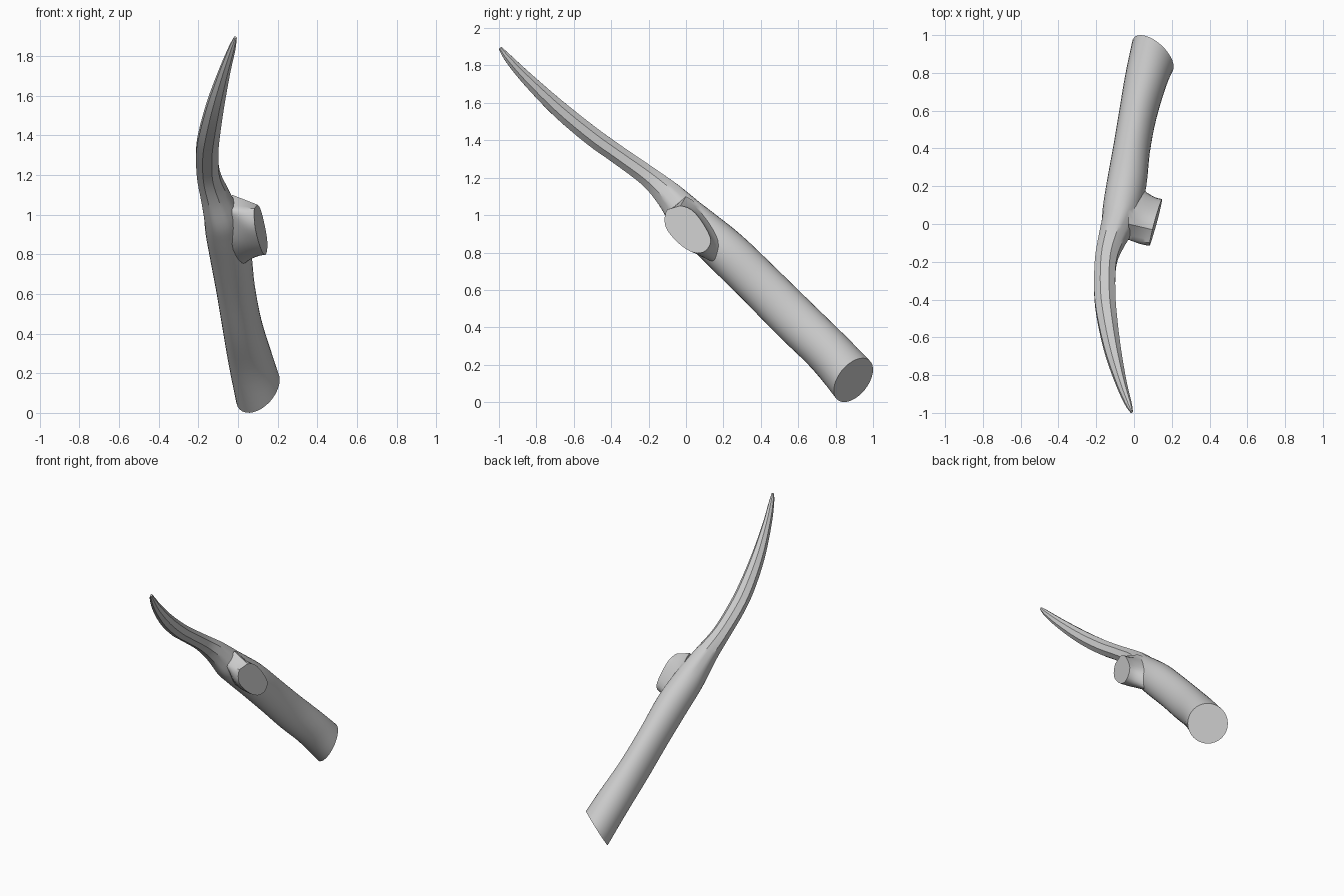
import bpy, bmesh, math
from mathutils import Vector

if "Cube" in bpy.data.objects:
    bpy.data.objects.remove(bpy.data.objects["Cube"])

SIDES = 32


def catmull(a, b, c, d, t):
    return 0.5 * (2 * b + (c - a) * t + (2 * a - 5 * b + 4 * c - d) * t * t
                  + (3 * b - a - 3 * c + d) * t ** 3)


def make_loft(name, rings, mat):
    """Skin closed rings of equal length and cap both ends."""
    bm = bmesh.new()
    loops = [[bm.verts.new(p) for p in ring] for ring in rings]
    n = len(loops[0])
    for lo, hi in zip(loops, loops[1:]):
        for k in range(n):
            bm.faces.new((lo[k], lo[(k + 1) % n], hi[(k + 1) % n], hi[k]))
    bm.faces.new(loops[0][::-1])
    bm.faces.new(loops[-1])
    bmesh.ops.recalc_face_normals(bm, faces=bm.faces)
    me = bpy.data.meshes.new(name)
    bm.to_mesh(me)
    bm.free()
    me.materials.append(mat)
    ob = bpy.data.objects.new(name, me)
    bpy.context.collection.objects.link(ob)
    return ob


grey = bpy.data.materials.new("plain_grey")
grey.diffuse_color = (0.6, 0.6, 0.6, 1)
grey.use_nodes = True
grey.node_tree.nodes["Principled BSDF"].inputs["Base Color"].default_value = grey.diffuse_color

# Main beam: centre x, y, z, half width, half depth
sections = [
    (0.10, 0.895, 0.118, 0.136, 0.136),
    (0.062, 0.76, 0.27, 0.112, 0.125),
    (0.02, 0.58, 0.445, 0.100, 0.125),
    (-0.012, 0.40, 0.625, 0.098, 0.122),
    (-0.038, 0.22, 0.80, 0.105, 0.120),
    (-0.066, 0.08, 0.925, 0.100, 0.110),
    (-0.085, 0.0, 1.00, 0.088, 0.100),
    (-0.12, -0.09, 1.105, 0.070, 0.075),
    (-0.15, -0.20, 1.205, 0.057, 0.055),
    (-0.155, -0.36, 1.32, 0.056, 0.050),
    (-0.142, -0.50, 1.42, 0.052, 0.050),
    (-0.11, -0.68, 1.568, 0.042, 0.045),
    (-0.065, -0.85, 1.73, 0.027, 0.033),
    (-0.03, -0.95, 1.838, 0.017, 0.021),
    (-0.013, -0.993, 1.893, 0.007, 0.009),
]
centres = [Vector(s[:3]) for s in sections]
keys = []
for i, s in enumerate(sections):
    if i == 0:  # oblique cut at the foot
        t = Vector((-0.587, -0.635, 0.502))
    else:
        t = centres[min(i + 1, len(centres) - 1)] - centres[i - 1]
    t.normalize()
    u = (Vector((1, 0, 0)) - t * t.x).normalized()
    v = t.cross(u)
    facet = min(max((i - 5) / 3, 0), 1)  # round shaft turns into octagonal tine
    ring = []
    for k in range(SIDES):
        a = 2 * math.pi * k / SIDES
        off = (a + math.pi / 8) % (math.pi / 4) - math.pi / 8
        r = 1 + facet * (1 / math.cos(off) - 1)
        ring.append(centres[i] + u * (s[3] * r * math.cos(a)) + v * (s[4] * r * math.sin(a)))
    keys.append(ring)

rings = []
for i in range(len(keys) - 1):
    four = [keys[min(max(i + j, 0), len(keys) - 1)] for j in (-1, 0, 1, 2)]
    for step in range(4):
        rings.append([catmull(*p, step / 4) for p in zip(*four)])
rings.append(keys[-1])
beam = make_loft("antler_beam", rings, grey)

# Cut side branch: outline of the cut face (y, z) and of its wide root
cut = [(-0.10, 1.03), (-0.03, 1.05), (0.05, 1.01), (0.13, 0.88),
       (0.105, 0.81), (0.04, 0.80), (-0.04, 0.85), (-0.11, 0.94)]
root = [(-0.08, 1.03), (0.0, 1.10), (0.14, 0.97), (0.26, 0.82),
        (0.24, 0.70), (0.15, 0.745), (0.01, 0.85), (-0.06, 0.97)]


def smooth_outline(pts):
    """Round the outline, leaving the flat upper side (first edge) straight."""
    n, out = len(pts), []
    for i in range(n):
        four = [pts[(i + j) % n] for j in (-1, 0, 1, 2)]
        for step in range(4):
            t = step / 4
            out.append(four[1].lerp(four[2], t) if i == 0 else catmull(*four, t))
    return out


cut3 = smooth_outline([Vector((0.115 + 0.24 * (y - 0.01) - 0.06 * (z - 0.925), y, z))
                       for y, z in cut])
root3 = smooth_outline([Vector((-0.03, y, z)) for y, z in root])
branch_rings = []
for t in (0, 0.15, 0.3, 0.45, 0.6, 0.8, 1):
    ring = []
    for k, (p, q) in enumerate(zip(cut3, root3)):
        w = t if k <= 4 else t ** 1.7  # flared except on the flat upper side
        ring.append(Vector((p.x + (q.x - p.x) * t,
                            p.y + (q.y - p.y) * w,
                            p.z + (q.z - p.z) * w)))
    branch_rings.append(ring)
branch = make_loft("branch_stump", branch_rings, grey)

# Join the branch to the beam
mod = beam.modifiers.new("join", "BOOLEAN")
mod.operation = "UNION"
mod.solver = "EXACT"
mod.object = branch
bpy.context.view_layer.objects.active = beam
beam.select_set(True)
bpy.ops.object.modifier_apply(modifier="join")
bpy.data.objects.remove(branch)
bpy.ops.object.shade_smooth_by_angle(angle=math.radians(32))
